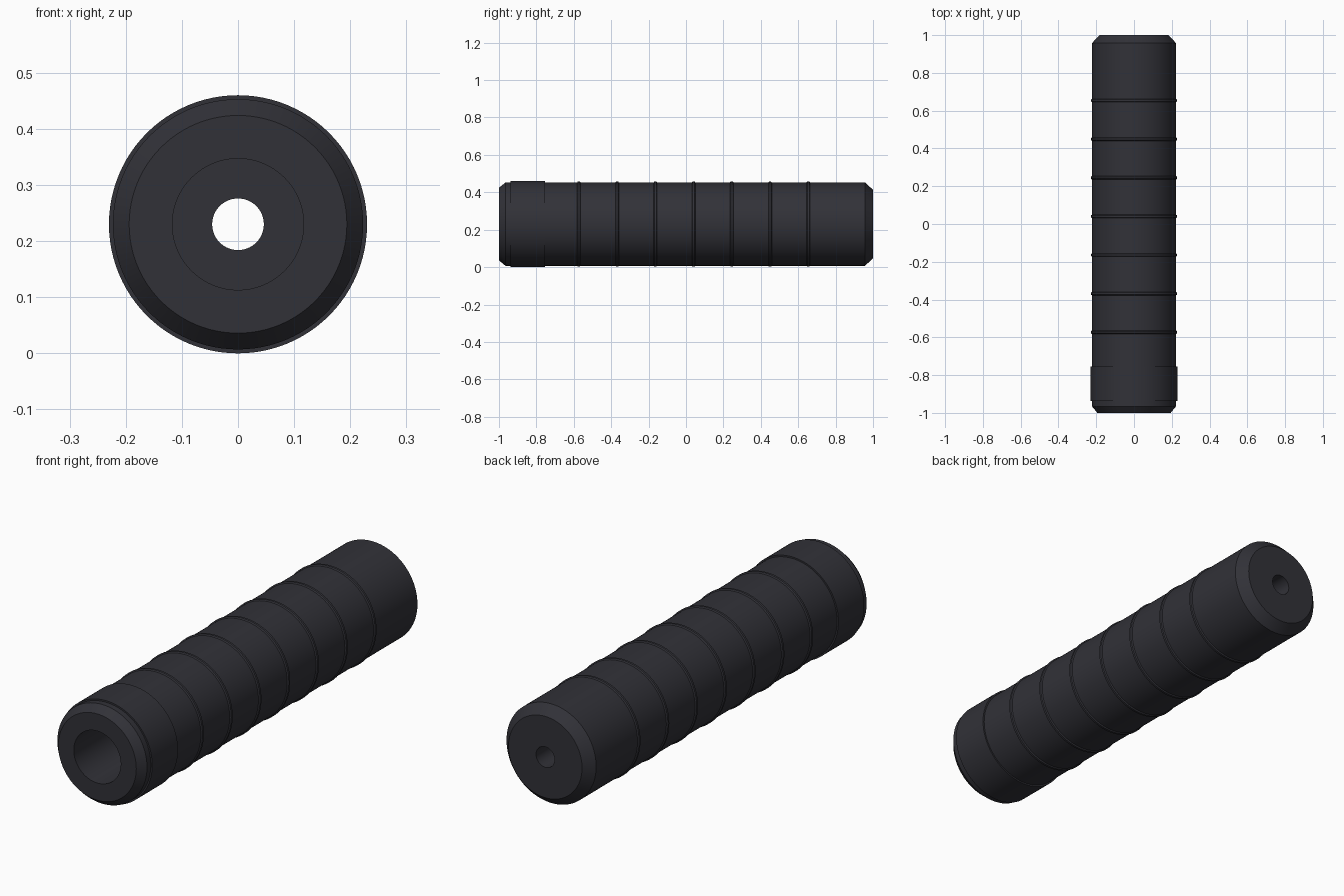
import bpy
import bmesh
from math import tau, radians, sin, cos

default = bpy.data.objects.get("Cube")
if default:
    bpy.data.objects.remove(default, do_unlink=True)

SEGMENTS = 96
AXIS_HEIGHT = 0.23
BODY_RADIUS = 0.223

# Single dark metal colour
metal = bpy.data.materials.new("dark_gunmetal")
metal.use_nodes = True
colour = (0.031, 0.031, 0.039, 1)
metal.diffuse_color = colour
metal.node_tree.nodes["Principled BSDF"].inputs["Base Color"].default_value = colour


def lathe(name, profile):
    """Revolve a closed loop of (radius, y) points around the long axis."""
    bm = bmesh.new()
    rings = []
    for i in range(SEGMENTS):
        a = tau * i / SEGMENTS
        rings.append([bm.verts.new((r * cos(a), y, AXIS_HEIGHT + r * sin(a)))
                      for r, y in profile])
    n = len(profile)
    for i, ring in enumerate(rings):
        after = rings[(i + 1) % SEGMENTS]
        for j in range(n):
            k = (j + 1) % n
            bm.faces.new((ring[j], ring[k], after[k], after[j]))
    bmesh.ops.recalc_face_normals(bm, faces=bm.faces)
    mesh = bpy.data.meshes.new(name)
    bm.to_mesh(mesh)
    bm.free()
    mesh.materials.append(metal)
    obj = bpy.data.objects.new(name, mesh)
    bpy.context.collection.objects.link(obj)
    bpy.ops.object.select_all(action='DESELECT')
    obj.select_set(True)
    bpy.context.view_layer.objects.active = obj
    bpy.ops.object.shade_smooth_by_angle(angle=radians(30))
    return obj


# Hollow tube: chamfered ends, wide threaded socket in front, narrow bore behind
lathe("tube_body", [
    (0.117, -1), (0.194, -1), (BODY_RADIUS, -0.965),
    (BODY_RADIUS, 0.957), (0.183, 1), (0.046, 1),
    (0.046, -0.7), (0.117, -0.7),
])

# Slightly raised collar near the front
lathe("front_collar", [
    (0.215, -0.938), (AXIS_HEIGHT, -0.938),
    (AXIS_HEIGHT, -0.755), (0.215, -0.755),
])

# Evenly spaced thin raised bands
for i in range(7):
    y = -0.573 + i * 0.2045
    lathe(f"band_{i + 1}", [
        (0.215, y - 0.009), (BODY_RADIUS, y - 0.009), (0.228, y - 0.005),
        (0.228, y + 0.005), (BODY_RADIUS, y + 0.009), (0.215, y + 0.009),
    ])
